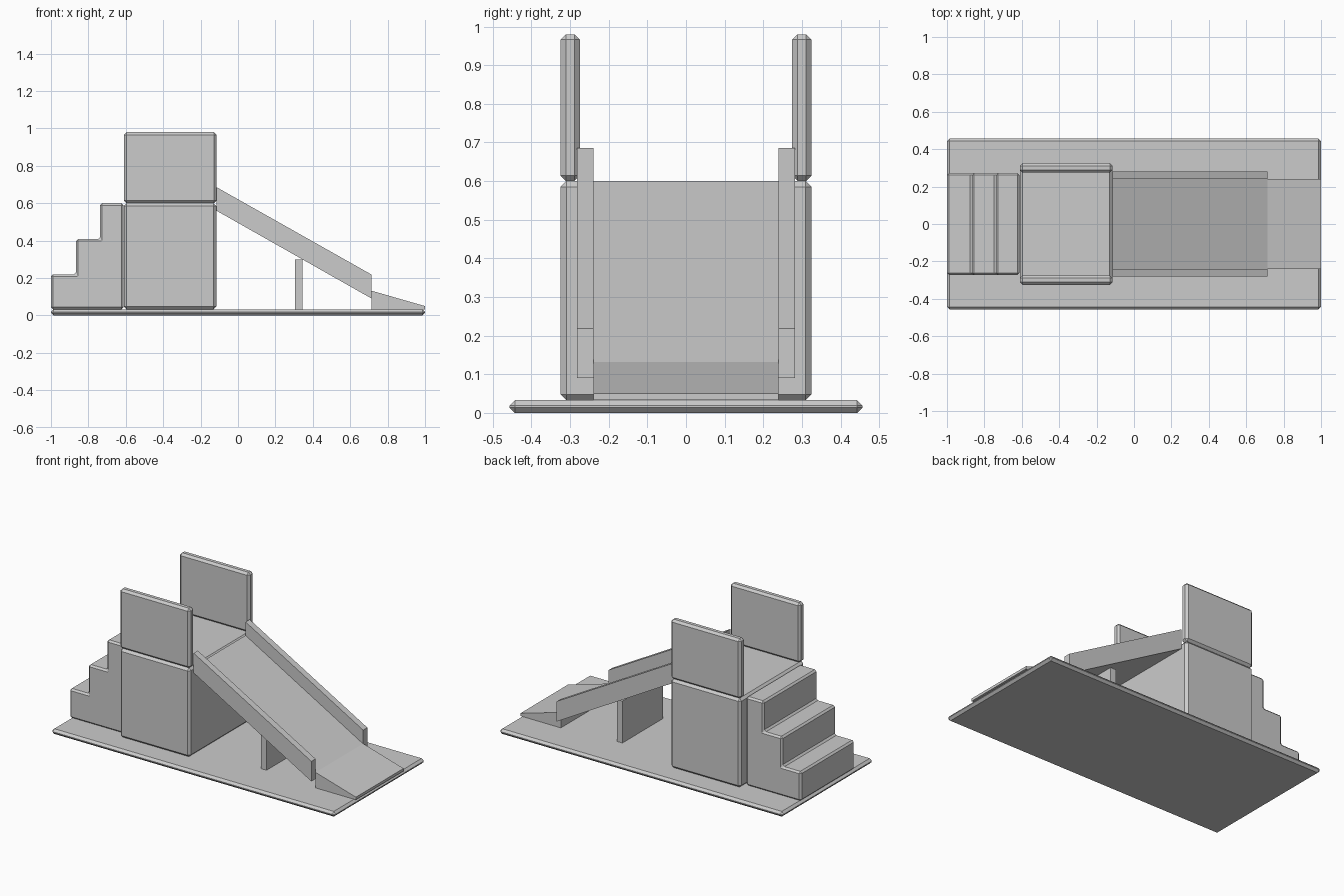
import bpy

if "Cube" in bpy.data.objects:
    bpy.data.objects.remove(bpy.data.objects["Cube"])


def extrude_profile(name, pts, y0, y1, bevel=0.0):
    """Solid made from an x-z profile (counter-clockwise seen from -y) between y0 and y1."""
    n = len(pts)
    verts = [(x, y0, z) for x, z in pts] + [(x, y1, z) for x, z in pts]
    faces = [tuple(range(n)), tuple(reversed(range(n, 2 * n)))]
    faces += [(i, i + n, (i + 1) % n + n, (i + 1) % n) for i in range(n)]
    mesh = bpy.data.meshes.new(name)
    mesh.from_pydata(verts, [], faces)
    obj = bpy.data.objects.new(name, mesh)
    bpy.context.collection.objects.link(obj)
    if bevel:
        mod = obj.modifiers.new("chamfer", 'BEVEL')
        mod.width = bevel
        mod.segments = 1
        mod.limit_method = 'ANGLE'
    return obj


def box(name, x0, x1, y0, y1, z0, z1, bevel=0.0):
    return extrude_profile(name, [(x0, z0), (x1, z0), (x1, z1), (x0, z1)], y0, y1, bevel)


FLOOR = 0.033

# ground plate and tower
box("base_plate", -1, 1, -0.457, 0.457, 0, FLOOR, 0.014)
box("tower", -0.61, -0.115, -0.325, 0.325, FLOOR, 0.60, 0.015)

# steps
extrude_profile("steps", [
    (-1, FLOOR), (-0.613, FLOOR), (-0.613, 0.60), (-0.737, 0.60),
    (-0.737, 0.408), (-0.867, 0.408), (-0.867, 0.22), (-1, 0.22)],
    -0.272, 0.272, 0.011)

# slide bed
X0, X1 = -0.115, 0.715
extrude_profile("slide_bed", [(X0, 0.56), (X1, 0.09), (X1, 0.13), (X0, 0.60)], -0.24, 0.24)

# side panels and slide rails on both sides
for side, s in (("front", -1), ("back", 1)):
    a, b = sorted((s * 0.275, s * 0.325))
    box(side + "_panel", -0.61, -0.115, a, b, 0.60, 0.98, 0.014)
    a, b = sorted((s * 0.24, s * 0.282))
    extrude_profile(side + "_slide_rail",
                    [(X0, 0.56), (X1, 0.09), (X1, 0.218), (X0, 0.686)], a, b)

# run-out ramp and support
extrude_profile("runout_ramp", [(X1, FLOOR), (1, FLOOR), (1, 0.05), (X1, 0.132)], -0.24, 0.24)
box("slide_support", 0.305, 0.345, -0.205, 0.205, FLOOR, 0.30)
